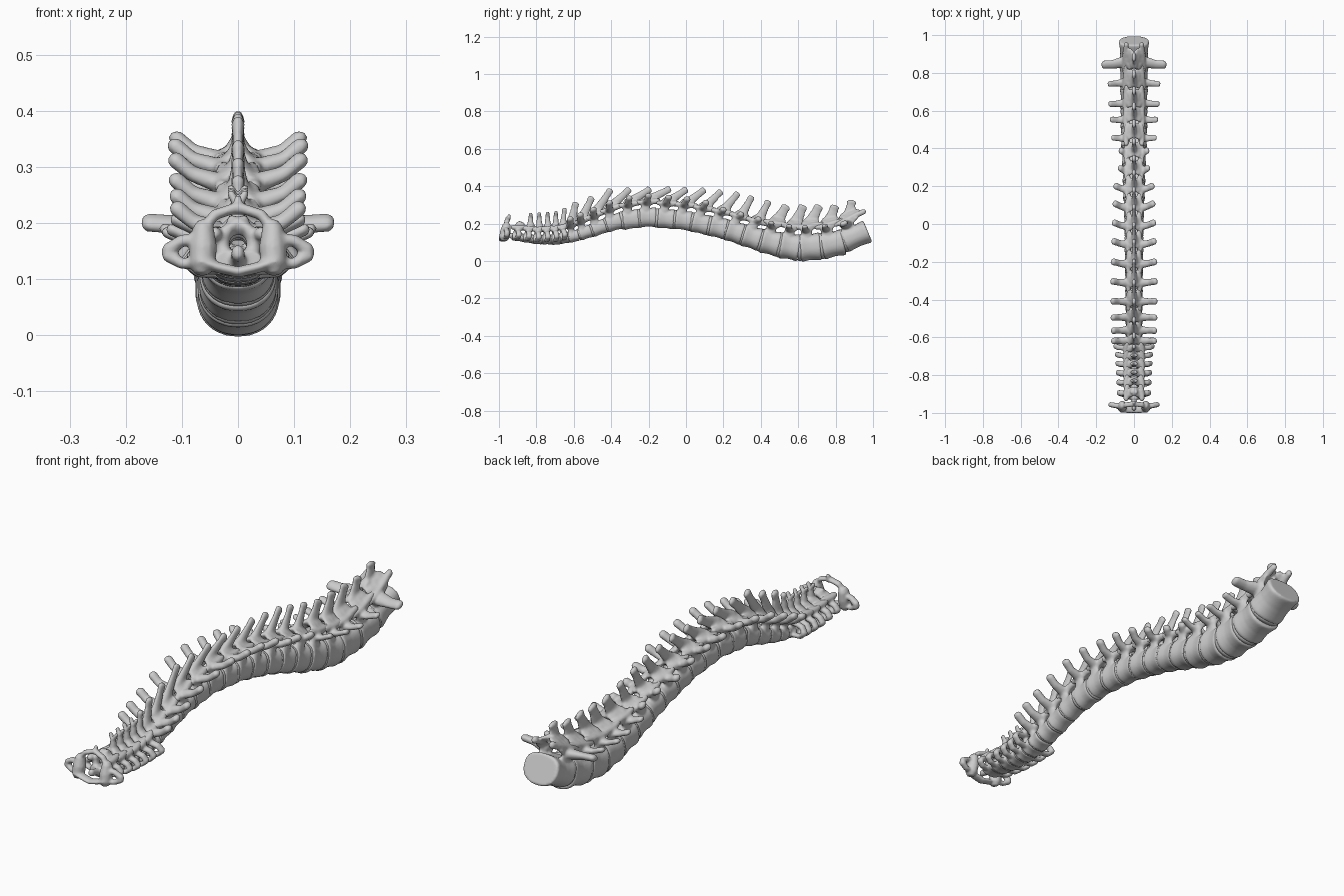
import bpy, bmesh, math
from mathutils import Vector

if "Cube" in bpy.data.objects:
    bpy.data.objects.remove(bpy.data.objects["Cube"])

# Key lines of the column in the side plane: (y, value)
VENTRAL = [(-1, .112), (-.9, .106), (-.8, .09), (-.7, .086), (-.6, .1), (-.5, .125), (-.4, .158), (-.2, .181),
           (0, .163), (.2, .115), (.4, .046), (.5, .015), (.6, -.003), (.7, .002), (.8, .02), (.9, .06), (1, .115)]
DORSAL = [(-1, .155), (-.9, .15), (-.8, .14), (-.7, .145), (-.6, .165), (-.5, .205), (-.35, .267), (-.2, .287),
          (0, .27), (.2, .232), (.4, .177), (.6, .142), (.8, .162), (.9, .197), (1, .235)]
HALF_WIDTH = [(-.9, .044), (-.6, .046), (-.3, .048), (0, .052), (.3, .063), (.5, .071), (1, .081)]
WING_X = [(-.9, .09), (-.69, .1), (-.65, .108), (-.6, .118), (-.3, .122), (0, .113), (.17, .106), (.26, .082),
          (.35, .077), (.455, .122), (.7, .138), (.79, .14), (.91, .17)]
TIP_Z = [(-.88, .217), (-.83, .262), (-.7, .27), (-.65, .285), (-.59, .32), (-.5, .352), (-.4, .393), (-.1, .397),
         (.1, .392), (.27, .374), (.43, .332), (.53, .304), (.8, .304), (.89, .332)]
# Vertebra centres and spinous tips, head to tail
CENTRE = [-.967, -.9, -.845, -.793, -.743, -.695, -.65, -.6, -.538, -.465, -.385, -.295, -.203, -.108, -.015,
          .077, .172, .26, .352, .452, .555, .665, .785, .908]
TIP_Y = [-.955, -.89, -.83, -.785, -.74, -.695, -.65, -.59, -.505, -.405, -.305, -.195, -.09, 0, .095,
         .185, .275, .35, .44, .535, .625, .71, .795, .885]


def interp(keys, y):
    if y <= keys[0][0]:
        return keys[0][1]
    for (a, u), (b, v) in zip(keys, keys[1:]):
        if y <= b:
            return u + (v - u) * (y - a) / (b - a)
    return keys[-1][1]


def mid(y):
    return (interp(VENTRAL, y) + interp(DORSAL, y)) / 2


class Frame:
    """Local axes on the column: x sideways, a along, d dorsal."""
    def __init__(self, y):
        e = .05
        lo, hi = max(y - e, -1), min(y + e, 1)
        self.c = Vector((0, y, mid(y)))
        self.t = Vector((0, hi - lo, mid(hi) - mid(lo))).normalized()
        self.n = Vector((0, -self.t.z, self.t.y))
        self.h = (interp(DORSAL, y) - interp(VENTRAL, y)) / 2 * self.t.y
        self.w = interp(HALF_WIDTH, y)

    def __call__(self, x, a, d):
        return self.c + Vector((x, 0, 0)) + self.t * a + self.n * d


def bridge(bm, rings):
    vs = [[bm.verts.new(p) for p in r] for r in rings]
    n = len(vs[0])
    for r, s in zip(vs, vs[1:]):
        for i in range(n):
            bm.faces.new((r[i], r[(i + 1) % n], s[(i + 1) % n], s[i]))
    bm.faces.new(vs[0][::-1])
    bm.faces.new(vs[-1])


def loft(bm, pts, hint, mirror=False):
    """Rounded bar through (point, half size across, half size along hint)."""
    pts = [(Vector(p), u + .001, v + .001) for p, u, v in pts]
    d0 = (pts[0][0] - pts[1][0]).normalized()
    d1 = (pts[-1][0] - pts[-2][0]).normalized()
    p, u, v = pts[0]
    q, r, s = pts[-1]
    pts = [(p + d0 * min(u, v) * .7, u * .5, v * .6)] + pts + [(q + d1 * min(r, s) * .7, r * .5, s * .6)]
    rings = []
    for i, (p, u, v) in enumerate(pts):
        d = (pts[min(i + 1, len(pts) - 1)][0] - pts[max(i - 1, 0)][0]).normalized()
        side = d.cross(hint).normalized()
        up = side.cross(d)
        rings.append([p + side * u * math.cos(k * math.tau / 12) + up * v * math.sin(k * math.tau / 12)
                      for k in range(12)])
    bridge(bm, rings)
    if mirror:
        bridge(bm, [[Vector((-p.x, p.y, p.z)) for p in r] for r in rings])


def drum(bm, f, stations):
    """Vertebral body or disc: round in front, flatter behind."""
    rings = []
    for a, s in stations:
        ring = []
        for k in range(36):
            c, q = math.cos(k * math.tau / 36), math.sin(k * math.tau / 36)
            e = .72 if q > 0 else .92
            x = math.copysign(abs(c) ** e, c) * f.w * s
            ring.append(f(x, a, math.copysign(abs(q) ** e, q) * f.h * s))
        rings.append(ring)
    bridge(bm, rings)


def finish(name, bm, voxel=None):
    bmesh.ops.recalc_face_normals(bm, faces=bm.faces)
    me = bpy.data.meshes.new(name)
    bm.to_mesh(me)
    bm.free()
    ob = bpy.data.objects.new(name, me)
    bpy.context.collection.objects.link(ob)
    if voxel:
        m = ob.modifiers.new("fuse", 'REMESH')
        m.mode, m.voxel_size = 'VOXEL', voxel
        s = ob.modifiers.new("soften", 'SMOOTH')
        s.factor, s.iterations = .5, 3
        dg = bpy.context.evaluated_depsgraph_get()
        fused = bpy.data.meshes.new_from_object(ob.evaluated_get(dg))
        ob.modifiers.clear()
        ob.data = fused
    ob.data.polygons.foreach_set("use_smooth", [True] * len(ob.data.polygons))
    return ob


def atlas():
    f = Frame(CENTRE[0])
    bm = bmesh.new()
    T = f.t
    # front arch, side masses, rear arch
    loft(bm, [(f(x, -.012, d), .009, .02) for x, d in
              [(-.07, 0), (-.035, -.012), (0, -.02), (.035, -.012), (.07, 0)]], T)
    loft(bm, [(f(.064, -.005, -.008), .022, .026), (f(.062, 0, .025), .024, .028), (f(.062, .005, .06), .018, .022)], T, True)
    loft(bm, [(f(x, a, d), .009, .013) for x, a, d in
              [(-.062, .002, .055), (-.042, .005, .083), (0, .01, .097), (.042, .005, .083), (.062, .002, .055)]], T)
    loft(bm, [(f(0, .01, .09), .008, .012), (f(0, .016, .114), .006, .008)], T)
    # wings with a hole
    loft(bm, [(f(.065, 0, .04), .011, .014), (f(.1, .005, .037), .01, .013), (f(.125, .01, .02), .012, .013)], T, True)
    loft(bm, [(f(.07, 0, -.005), .009, .014), (f(.1, .005, -.004), .009, .012), (f(.125, .01, .012), .012, .013)], T, True)
    finish("vertebra_01_atlas", bm, .0045)


def vertebra(i):
    y = CENTRE[i]
    f = Frame(y)
    w, h, T = f.w, f.h, f.t
    nxt = CENTRE[i + 1] - y if i < 23 else .145
    L = (y - CENTRE[i - 1] + nxt) / 4 * .95 / T.y
    neck, lumbar = i < 7, i > 18
    bm = bmesh.new()
    # body
    drum(bm, f, [(-L, .95), (-L * .85, 1.01), (-L * .4, .95), (0, .92), (L * .4, .95), (L * .85, 1.01), (L, .97)])
    arch = .05 if lumbar else .038
    # pedicles and laminae
    loft(bm, [(f(w * .6, -L * .3, h * .7), .013, L * .55), (f(w * .64, -L * .25, h + arch * .4), .012, L * .55),
              (f(w * .5, 0, h + arch * .85), .012, L * .8), (f(w * .22, L * .25, h + arch * 1.15), .012, L * .85),
              (f(0, L * .35, h + arch * 1.35), .012, L * .8)], T, True)
    # joint pillars
    px = w * (.95 if neck else .6)
    loft(bm, [(f(px, -L * 1.15, h + arch * .75), .012, .011), (f(px, -L * .3, h + arch * .7), .015, .015),
              (f(px * .95, L * .5, h + arch * .8), .014, .014), (f(px * .85, L * 1.35, h + arch * .85), .012, .014)],
         f.n, True)
    # spinous process
    ty = TIP_Y[i]
    r = .012 if neck else .018 if not lumbar else .024
    root = f(0, L * .2, h + arch * 1.1)
    tip = Vector((0, ty, interp(TIP_Z, ty) - (.009 if neck else .013)))
    hint = Vector((0, 1, 0)) + T * .2
    if neck and i < 6:
        fork = root.lerp(tip, .65)
        loft(bm, [(root, .016, r * 1.4), (fork, .009, r)], hint)
        loft(bm, [(fork, .007, r), (tip + Vector((.013, 0, 0)), .006, r * .8)], hint, True)
    else:
        loft(bm, [(root, .02, r * 1.6), (root.lerp(tip, .3), .012, r * 1.25), (root.lerp(tip, .75), .008, r),
                  (tip, .011, r * 1.05)], hint)
    # transverse processes
    tx = interp(WING_X, y) - .008
    if neck:
        loft(bm, [(f(w * .8, -L * .2, -h * .2), .009, .014), (f(tx * .8, 0, -h * .1), .009, .014),
                  (f(tx, .006, h * .5), .01, .014)], T, True)
        loft(bm, [(f(w * .8, 0, h + .015), .011, .014), (f(tx * .85, .003, h + .005), .01, .014),
                  (f(tx, .006, h * .5), .01, .014)], T, True)
    elif lumbar:
        big = 1.4 if i == 23 else 1
        s = -.022 if i == 23 else -.012
        loft(bm, [(f(w * .6, -L * .3, h + .015), .017 * big, .024 * big), (f(tx * .7, s - L * .15, h + .022), .01 * big, .017 * big),
                  (f(tx, s - L * .15, h + .038 - .012 * (big > 1)), .01 * big, .016 * big)], T, True)
    else:
        up = .065 if i < 16 else .045
        loft(bm, [(f(w * .5, -L * .2, h + .022), .018, .024), (f(tx * .72, -L * .05, h + up * .62), .013, .017),
                  (f(tx, L * .15, h + up), .014, .018)], T, True)
    # tooth of the second vertebra
    if i == 1:
        loft(bm, [(f(0, -L * .5, 0), .018, .016), (f(0, -.045, .006), .012, .012), (f(0, -.08, .012), .011, .014)], f.n)
    finish("vertebra_%02d" % (i + 1), bm, .0045 if neck else .0056)
    # disc below
    if i < 23:
        g = Frame(y + nxt / 2)
        k = nxt * .1
        bm = bmesh.new()
        drum(bm, g, [(-k, .93), (0, .97), (k, .93)])
        finish("disc_%02d" % (i + 1), bm)


atlas()
for i in range(1, 24):
    vertebra(i)
